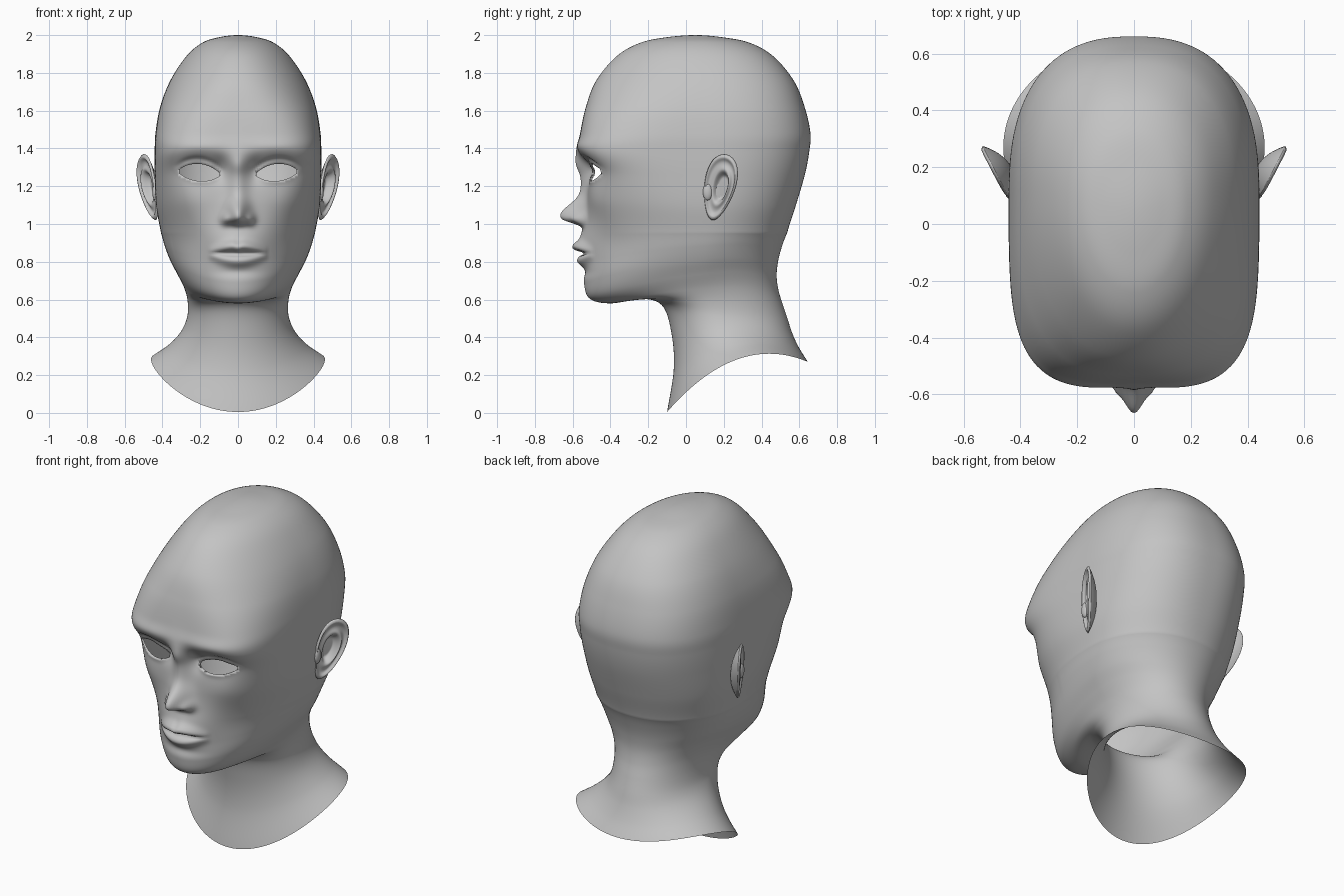
import bpy, bmesh, math
from math import sin, cos, pi, exp

if "Cube" in bpy.data.objects:
    bpy.data.objects.remove(bpy.data.objects["Cube"])

skin = bpy.data.materials.new("plain_grey")
skin.diffuse_color = (0.55, 0.55, 0.55, 1)
skin.use_nodes = True
skin.node_tree.nodes["Principled BSDF"].inputs["Base Color"].default_value = skin.diffuse_color


def finish(name, bm):
    """Turn a right-hand half into a smooth, mirrored object."""
    bmesh.ops.remove_doubles(bm, verts=bm.verts, dist=1e-5)
    bmesh.ops.recalc_face_normals(bm, faces=bm.faces)
    me = bpy.data.meshes.new(name)
    bm.to_mesh(me)
    bm.free()
    me.materials.append(skin)
    for p in me.polygons:
        p.use_smooth = True
    ob = bpy.data.objects.new(name, me)
    bpy.context.scene.collection.objects.link(ob)
    m = ob.modifiers.new("mirror", "MIRROR")
    m.merge_threshold = 0.0005
    return ob


def skin_grid(bm, grid, closed=False):
    """Join rows of points with quads."""
    rows = [[bm.verts.new(p) for p in row] for row in grid]
    n = len(rows[0])
    for a, b in zip(rows, rows[1:]):
        for j in range(n if closed else n - 1):
            k = (j + 1) % n
            bm.faces.new((a[j], a[k], b[k], b[j]))


def catmull(p0, p1, p2, p3, t):
    return [b + 0.5 * t * (c - a + t * (2 * a - 5 * b + 4 * c - d + t * (3 * (b - c) + d - a)))
            for a, b, c, d in zip(p0, p1, p2, p3)]


def smooth(t):
    t = min(1, max(0, t))
    return t * t * (3 - 2 * t)


def gauss(v, centre, size):
    return exp(-((v - centre) / size) ** 2)


def bump(x, z, cx, cz, sx, sz):
    return gauss(x, cx, sx) * gauss(z, cz, sz)


# Head outline, crown to hem: front y, front z, half width, back y
OUTLINE = [
    (.05, 2.0, 0, .05), (-.10, 1.989, .10, .19), (-.24, 1.96, .188, .335),
    (-.365, 1.89, .272, .46), (-.475, 1.76, .358, .57), (-.53, 1.62, .412, .628),
    (-.56, 1.48, .437, .659), (-.572, 1.38, .441, .652), (-.525, 1.26, .441, .629),
    (-.525, 1.1, .434, .582), (-.535, .95, .408, .535), (-.535, .8, .388, .506),
    (-.54, .69, .36, .487), (-.51, .605, .32, .48), (-.40, .58, .284, .49),
    (-.22, .603, .266, .513), (-.12, .56, .269, .538), (-.075, .41, .30, .563),
    (-.065, .23, .365, .598), (-.10, .005, .46, .645)]
LAST = len(OUTLINE) - 1
FACE = 10    # below this ring the front and the back part ways
# rings beyond both ends, for the spline only
(py, pz, _, _), (qy, qz, qw, qb) = OUTLINE[:2]
PATH = [(2 * py - qy, qz, -qw, 2 * py - qb)] + OUTLINE
PATH.append(tuple(2 * a - b for a, b in zip(PATH[-1], PATH[-2])))


def eye_edges(x):
    """Position across the eye, and its corner, upper and lower heights."""
    s = (x - 0.205) / 0.113
    k = max(0.0, 1 - s * s) ** 0.8
    z0 = 1.27 + 0.009 * s
    return s, z0, z0 + 0.048 * k, z0 - 0.043 * k


def features(x, z):
    """Depth added to the face; negative is forward."""
    d = 0.0
    # nose: tip, bridge and wings
    tip = gauss(z, 1.045, 0.08) if z > 1.045 else exp(-((1.045 - z) / 0.045) ** 3)
    d -= 0.13 * tip * gauss(x, 0, 0.056)
    d -= 0.034 * bump(x, z, 0, 1.22, 0.052, 0.13)
    d -= 0.020 * bump(x, z, 0, 1.31, 0.05, 0.05)
    d -= 0.032 * bump(x, z, 0.066, 1.025, 0.024, 0.03)
    # brow, eye sockets, eyelids and cheeks
    d -= 0.008 * bump(x, z, 0.2, 1.41, 0.14, 0.035)
    d += 0.050 * bump(x, z, 0.21, 1.295, 0.12, 0.068)
    d += 0.022 * bump(x, z, 0.095, 1.29, 0.04, 0.06)
    d -= 0.026 * bump(x, z, 0.205, 1.272, 0.09, 0.05)
    s, z0, up, low = eye_edges(x)
    lid = exp(-s ** 6)
    d += 0.009 * lid * gauss(z, up + 0.028, 0.012)
    d -= 0.005 * lid * gauss(z, low, 0.014)
    d -= 0.012 * bump(x, z, 0.27, 1.12, 0.10, 0.09)
    d += 0.010 * bump(x, z, 0.26, 0.90, 0.09, 0.09)
    # mouth and chin
    d -= 0.030 * bump(x, z, 0, 0.89, 0.14, 0.09)
    m = max(0.0, 1 - (x / 0.16) ** 2) ** 0.9
    bow = 0.042 * m - 0.008 * gauss(x, 0, 0.02)
    d -= 0.038 * m * gauss(z, 0.843 + bow, 0.028)
    d -= 0.030 * m * gauss(z, 0.845 - 0.042 * m, 0.028)
    d += 0.034 * m * gauss(z, 0.845, 0.011)
    d += 0.008 * bump(x, z, 0, 0.745, 0.11, 0.025)
    return d


def ring_points(i, ring, cols=92):
    """One tilted ring, from the front round to the back."""
    yf, zf, w, yb = ring
    # the back descends evenly to the hem while the front goes round the chin
    zb = zf if i < FACE else 0.95 - 0.68 * (i - FACE) / (LAST - FACE)
    zs = zb + 0.013 * smooth((i - FACE + 1) / 3)
    lift = zs - (zf + zb) / 2
    ys = 0.05 + 0.05 * min(1, i / 4) + 0.17 * smooth((i - 13) / 6)
    nf = 2 + 1.9 * gauss(i, 6.8, 1.9)
    nb = 2 + 0.5 * gauss(i, 6, 3.5)
    pts = []
    for j in range(cols + 1):
        t = j / cols
        th = pi * (0.6 * t + 0.4 * t * t)
        sn, cs = (0.0 if j in (0, cols) else sin(th)), cos(th)
        n = nf if cs > 0 else nb
        r = (abs(sn) ** n + abs(cs) ** n) ** (-1 / n)
        c = r * cs
        x = w * r * sn
        mid = ys if i > 0 else yf
        y = mid + c * ((yf - mid) if c > 0 else (mid - yb))
        z = (zf + zb) / 2 + lift * (1 - c * c) + (zf - zb) / 2 * c
        if y < -0.2 and 0.62 < z < 1.6:
            y += smooth((c - 0.2) / 0.35) * features(x, z)
        pts.append((x, y, z))
    return pts


# Head and neck, one open shell
STEPS = 14
grid = []
for i in range(LAST):
    for k in range(STEPS):
        t = k / STEPS
        grid.append(ring_points(i + t, catmull(*PATH[i:i + 4], t)))
grid.append(ring_points(LAST, OUTLINE[-1]))
bm = bmesh.new()
skin_grid(bm, grid)
bmesh.ops.remove_doubles(bm, verts=bm.verts, dist=1e-5)


# Eye openings with a lid edge turned inwards
def in_eye(co):
    s, z0, up, low = eye_edges(co.x)
    return co.y < -0.2 and abs(s) < 1 and low < co.z < up


def near_eye(co):
    return 0.06 < co.x < 0.35 and 1.2 < co.z < 1.35 and co.y < -0.2


hole = [f for f in bm.faces if in_eye(f.calc_center_median())]
bmesh.ops.delete(bm, geom=hole, context="FACES")
rim = [e for e in bm.edges if e.is_boundary and all(near_eye(v.co) for v in e.verts)]
for v in {v for e in rim for v in e.verts}:
    s, z0, up, low = eye_edges(v.co.x)
    if abs(s) >= 1:
        v.co.x, v.co.z = 0.205 + math.copysign(0.113, s), z0
    else:
        v.co.z = up if v.co.z > (up + low) / 2 else low
for v in bmesh.ops.extrude_edge_only(bm, edges=rim)["geom"]:
    if isinstance(v, bmesh.types.BMVert):
        v.co.y += 0.014
finish("head_and_neck", bm)


# Ears: rings from the hollow over the rim, then in again along the back
def ear_point(r, back, ph):
    if back:
        h = -0.044 + 0.050 * r ** 2.2
    else:
        h = -0.03 * (1 - smooth((r - 0.3) / 0.2)) + 0.016 * gauss(r, 0.91, 0.09)
        h += 0.016 * gauss(r, 0.55, 0.09) * (0.5 + 0.5 * cos(ph))
    v = r * sin(ph)
    low = (1 - v) / 2
    a = 0.125 + 0.116 * r * cos(ph) * (1 - 0.38 * low) - 0.065 * low ** 1.5
    return (0.434 + 0.46 * a + 0.89 * h - 0.03 * low ** 2,
            0.092 + 0.89 * a - 0.45 * h, 1.195 + 0.175 * v)


bm = bmesh.new()
N = 40
rings = [(k / 24, False) for k in range(25)] + [(1 - (k / 14) ** 1.5, True) for k in range(1, 15)]
skin_grid(bm, [[ear_point(r, back, 2 * pi * j / N) for j in range(N)] for r, back in rings], True)
# small flap in front of the ear canal
flap = bmesh.ops.create_uvsphere(bm, u_segments=16, v_segments=10, radius=1)["verts"]
for v in flap:
    v.co = (0.438 + 0.016 * v.co.x, 0.115 + 0.026 * v.co.y, 1.17 + 0.045 * v.co.z)
finish("ears", bm)
